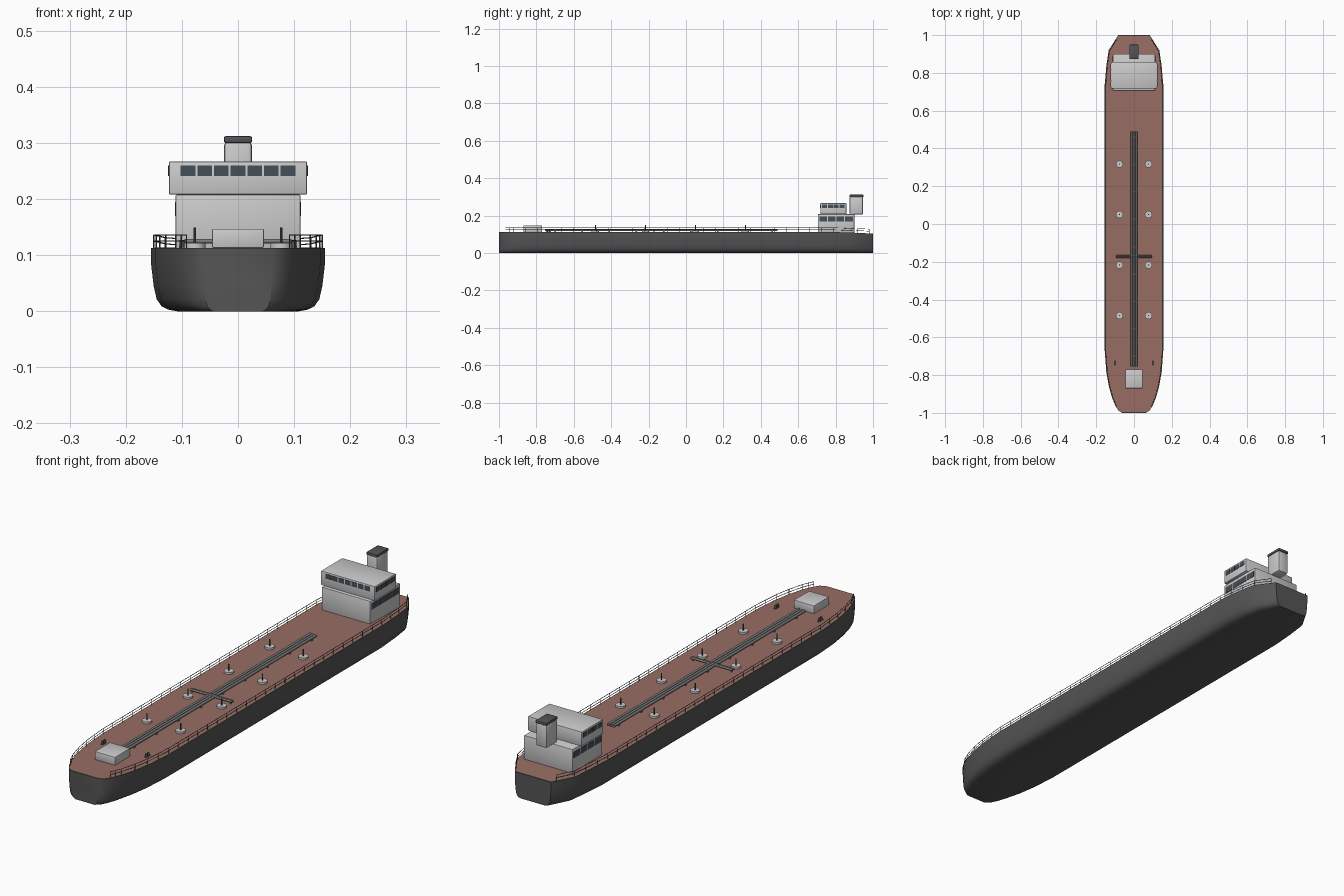
import bpy, bmesh, math
from mathutils import Vector

if "Cube" in bpy.data.objects:
    bpy.data.objects.remove(bpy.data.objects["Cube"])

def material(name, r, g, b):
    m = bpy.data.materials.new(name)
    m.diffuse_color = (r, g, b, 1)
    m.use_nodes = True
    m.node_tree.nodes["Principled BSDF"].inputs["Base Color"].default_value = m.diffuse_color
    return m

HULL = material("hull_grey", .09, .09, .093)
DECK = material("deck_red", .31, .155, .125)
GLASS = material("glass", .06, .08, .10)
DARK = material("dark_metal", .09, .09, .1)
PIPE = material("pipe_grey", .2, .2, .2)

def finish(ob, mat=None, smooth=None):
    if mat:
        ob.data.materials.append(mat)
    if smooth:
        bpy.ops.object.select_all(action='DESELECT')
        ob.select_set(True)
        bpy.context.view_layer.objects.active = ob
        bpy.ops.object.shade_smooth_by_angle(angle=math.radians(smooth))
    return ob

def from_bmesh(name, bm, mat=None, smooth=None):
    bmesh.ops.recalc_face_normals(bm, faces=bm.faces[:])
    me = bpy.data.meshes.new(name)
    bm.to_mesh(me)
    bm.free()
    ob = bpy.data.objects.new(name, me)
    bpy.context.collection.objects.link(ob)
    return finish(ob, mat, smooth)

def box(name, x0, x1, y0, y1, z0, z1, mat=None, bevel=0):
    bm = bmesh.new()
    bmesh.ops.create_cube(bm, size=1)
    for v in bm.verts:
        v.co = ((x0 + x1) / 2 + v.co.x * (x1 - x0),
                (y0 + y1) / 2 + v.co.y * (y1 - y0),
                (z0 + z1) / 2 + v.co.z * (z1 - z0))
    if bevel:
        bmesh.ops.bevel(bm, geom=bm.edges[:], offset=bevel, segments=2,
                        profile=.5, affect='EDGES')
    return from_bmesh(name, bm, mat, 30 if bevel else None)

def rod(name, a, b, r, mat=None, sides=12):
    a, b = Vector(a), Vector(b)
    d = b - a
    bpy.ops.mesh.primitive_cylinder_add(vertices=sides, radius=r, depth=d.length,
                                        location=(a + b) / 2)
    ob = bpy.context.object
    ob.name = name
    ob.rotation_euler = d.to_track_quat('Z', 'Y').to_euler()
    return finish(ob, mat, 40)

# Plan outline: y, half width, deck height
STATIONS = [(-1, .062, .113), (-.988, .082, .113), (-.96, .1, .113), (-.92, .116, .113),
            (-.86, .133, .113), (-.78, .147, .113), (-.67, .155, .113), (0, .155, .113),
            (.74, .155, .113), (.84, .146, .111), (.92, .134, .108), (1, .083, .104)]

def outline(y):
    for (y0, w0, z0), (y1, w1, z1) in zip(STATIONS, STATIONS[1:]):
        if y <= y1:
            t = (y - y0) / (y1 - y0)
            return w0 + t * (w1 - w0), z0 + t * (z1 - z0)
    return STATIONS[-1][1:]

# Hull: one half section lofted through the stations
SECTION = [(.7, 0), (.8, .025), (.88, .08), (.935, .19), (.97, .4), (1, .75), (1, 1)]
bm = bmesh.new()
rings = []
for y, w, z in STATIONS:
    half = [(w * f, z * h) for f, h in SECTION]
    pts = half + [(-x, zz) for x, zz in reversed(half)]
    rings.append([bm.verts.new((x, y, zz)) for x, zz in pts])
n = len(rings[0])
for a, b in zip(rings, rings[1:]):
    for i in range(n):
        bm.faces.new((a[i], a[(i + 1) % n], b[(i + 1) % n], b[i]))
bm.faces.new(rings[0])
bm.faces.new(rings[-1])
from_bmesh("hull", bm, HULL, 32)

# Deck plating, slightly inset from the hull edge
bm = bmesh.new()
rows = []
for y, w, z in STATIONS:
    yy = max(-.996, min(.996, y))
    rows.append([bm.verts.new((s * (w - .003), yy, z + .001)) for s in (-1, 1)])
for a, b in zip(rows, rows[1:]):
    bm.faces.new((a[0], a[1], b[1], b[0]))
deck = from_bmesh("deck", bm, DECK)
if deck.data.polygons[0].normal.z < 0:
    deck.data.flip_normals()

# Accommodation block and bridge
box("accommodation_block", -.111, .111, .705, .9, .106, .208, bevel=.002)
box("bridge", -.123, .123, .718, .857, .208, .267, bevel=.002)
for i in range(7):
    x = (i - 3) * .0297
    box("bridge_front_window", x - .013, x + .013, .7165, .7195, .241, .26, GLASS)
for s in (-1, 1):
    for i in range(4):
        y = .7875 + (i - 1.5) * .031
        box("bridge_side_window", s * .123 - .0015, s * .123 + .0015,
            y - .0135, y + .0135, .241, .26, GLASS)
        y = .8025 + (i - 1.5) * .046
        box("cabin_side_window", s * .111 - .0015, s * .111 + .0015,
            y - .0205, y + .0205, .17, .195, GLASS)

# Funnel
box("funnel", -.025, .025, .875, .947, .206, .302, bevel=.007)
box("funnel_cap", -.025, .025, .873, .949, .3, .312, DARK, .003)

# Forward deck house
box("bow_house", -.046, .046, -.87, -.77, .113, .147, bevel=.002)

# Cargo pipes, supports and cross manifold
for x in (-.0125, 0, .0125):
    rod("cargo_pipe", (x, -.755, .123), (x, .49, .123), .0055, PIPE)
for i in range(9):
    y = -.7 + i * .145
    box("pipe_support", -.018, .018, y - .004, y + .004, .112, .12, PIPE)
for y in (-.176, -.168):
    rod("cross_manifold", (-.095, y, .125), (.095, y, .125), .004, PIPE)
for s in (-1, 1):
    rod("manifold_leg", (s * .088, -.172, .112), (s * .088, -.172, .125), .003, PIPE)

# Tank hatches with vent posts, and mooring bollards
for s in (-1, 1):
    for y in (-.485, -.217, .05, .317):
        rod("tank_hatch", (s * .077, y, .112), (s * .077, y, .122), .019, None, 20)
        rod("vent_post", (s * .077, y, .12), (s * .077, y, .149), .0025, DARK, 8)
    box("bollard_base", s * .1 - .005, s * .1 + .005, -.748, -.722, .112, .116, DARK)
    for y in (-.742, -.728):
        rod("bollard", (s * .1, y, .113), (s * .1, y, .127), .0045, DARK)

# Railings: posts and two rails following the deck edge
def rail_point(s, y, h):
    w, z = outline(y)
    return (s * (w - .005), y, z + h)

def wire(name, lines, r):
    cu = bpy.data.curves.new(name, 'CURVE')
    cu.dimensions = '3D'
    cu.bevel_depth = r
    cu.bevel_resolution = 1
    cu.use_fill_caps = True
    for pts in lines:
        sp = cu.splines.new('POLY')
        sp.points.add(len(pts) - 1)
        for p, c in zip(sp.points, pts):
            p.co = (*c, 1)
    ob = bpy.data.objects.new(name, cu)
    bpy.context.collection.objects.link(ob)
    cu.materials.append(DARK)

for s, side in ((-1, "left"), (1, "right")):
    ys = [-.965, -.945] + [-.92 + i * .0633 for i in range(31)]
    lines = [[rail_point(s, y, h) for y in ys] for h in (.012, .023)]
    wire(side + "_rails", lines, .0011)
    posts = [[rail_point(s, y, 0), rail_point(s, y, .023)] for y in ys]
    wire(side + "_rail_posts", posts, .0011)
